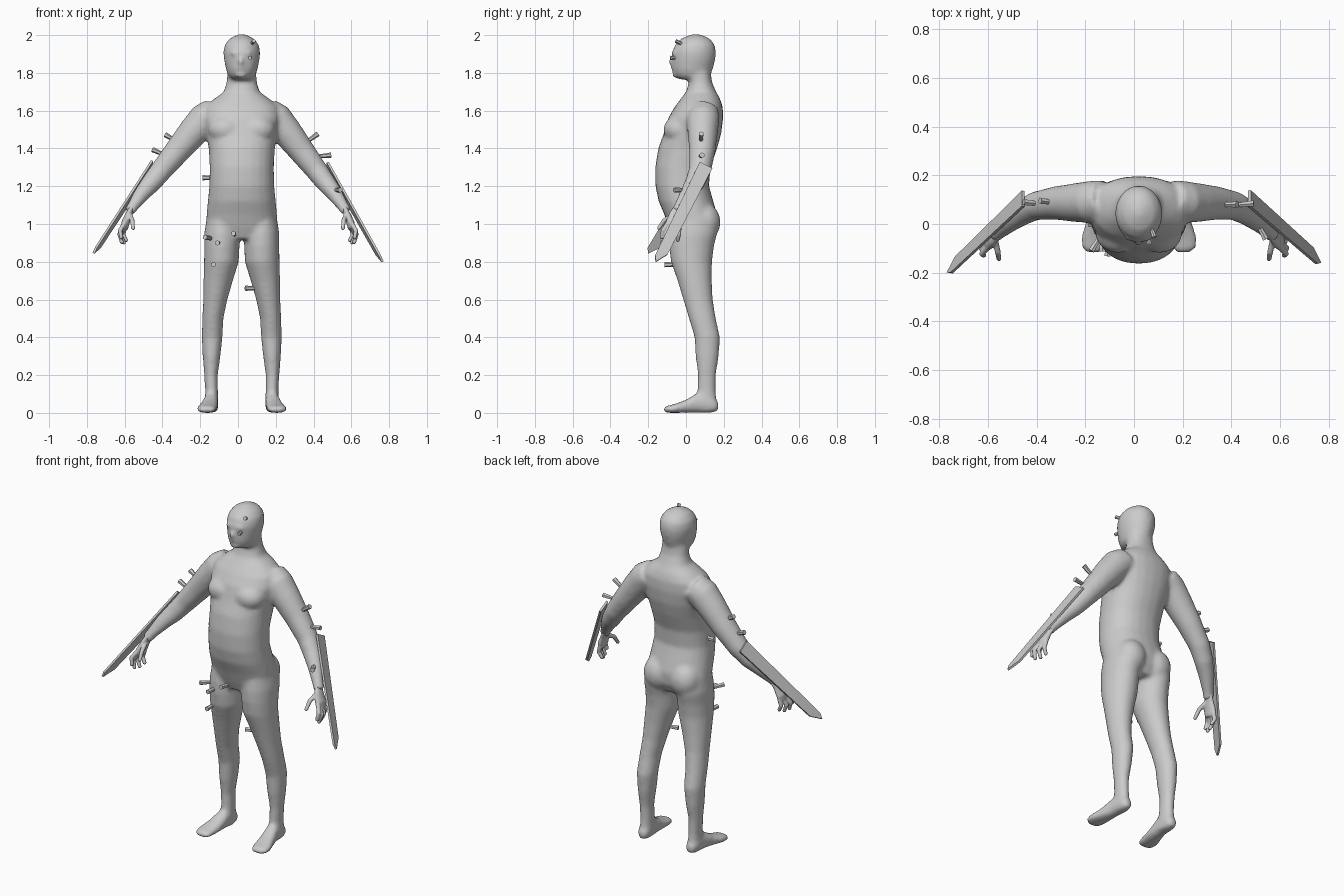
import bpy, bmesh, math
from mathutils import Vector, Matrix

CX = 0.02  # body midline
grey = bpy.data.materials.new("plain_grey")
grey.diffuse_color = (0.6, 0.6, 0.6, 1)


def finish(bm, name, smooth):
    bmesh.ops.recalc_face_normals(bm, faces=bm.faces[:])
    me = bpy.data.meshes.new(name)
    for f in bm.faces:
        f.smooth = smooth
    bm.to_mesh(me)
    bm.free()
    me.materials.append(grey)
    ob = bpy.data.objects.new(name, me)
    bpy.context.collection.objects.link(ob)
    return ob


def loft(bm, rings):
    """Skin a list of equal-length point rings and cap both ends."""
    vs = [[bm.verts.new(p) for p in r] for r in rings]
    n = len(vs[0])
    for a, b in zip(vs, vs[1:]):
        for i in range(n):
            j = (i + 1) % n
            bm.faces.new((a[i], a[j], b[j], b[i]))
    bm.faces.new(vs[0])
    bm.faces.new(vs[-1])


def oval(c, u, v, n=24, p=1.0):
    pts = []
    for i in range(n):
        a = 2 * math.pi * i / n
        co, si = math.cos(a), math.sin(a)
        pts.append(Vector(c) + Vector(u) * math.copysign(abs(co) ** p, co)
                   + Vector(v) * math.copysign(abs(si) ** p, si))
    return pts


def upright(bm, rows, p=0.9):
    """Rows: height, centre x, half width, front y, back y."""
    loft(bm, [oval((x, (f + b) / 2, z), (w, 0, 0), (0, (b - f) / 2, 0), p=p)
              for z, x, w, f, b in rows])


def tube(bm, pts, flat=1.0, n=16):
    """Points: x, y, z, radius."""
    P = [Vector(q[:3]) for q in pts]
    rings = []
    for i, q in enumerate(pts):
        t = (P[min(i + 1, len(P) - 1)] - P[max(i - 1, 0)]).normalized()
        u = t.cross(Vector((1, 0, 0))).normalized()
        v = t.cross(u)
        rings.append(oval(P[i], u * q[3], v * q[3] * flat, n))
    loft(bm, rings)


def ball(bm, c, r):
    m = Matrix.Translation(c) @ Matrix.Diagonal((*r, 1))
    bmesh.ops.create_uvsphere(bm, u_segments=20, v_segments=12, radius=1, matrix=m)


def side_pts(s, pts):
    """Mirror limb points; the midline shift fades out toward the hands."""
    return [(s * x + CX * max(0, 1 - x / 0.55), y, z, r) for x, y, z, r in pts]


body = bmesh.new()
# Torso and neck
torso = [(.92, .15, -.065, .13), (.98, .186, -.09, .16), (1.05, .187, -.115, .165),
         (1.12, .18, -.145, .145), (1.2, .172, -.162, .122), (1.3, .17, -.163, .13),
         (1.4, .175, -.147, .165), (1.48, .19, -.118, .187), (1.56, .205, -.095, .197),
         (1.62, .195, -.06, .195), (1.66, .15, -.03, .182), (1.7, .095, .0, .16),
         (1.75, .08, .015, .138), (1.81, .076, .0, .13)]
upright(body, [(z, CX, w, f, b) for z, w, f, b in torso])
# Head
head = [(1.765, .05, -.035, .1), (1.785, .072, -.06, .128), (1.82, .084, -.072, .142),
        (1.87, .094, -.073, .155), (1.91, .098, -.072, .159), (1.95, .09, -.058, .152),
        (1.98, .066, -.028, .128), (1.997, .035, .01, .095), (2.004, .015, .03, .07)]
upright(body, [(z, CX, w, f, b) for z, w, f, b in head], 1.0)
# Nose, chin, mouth and brow
ball(body, (.015, -.07, 1.86), (.015, .022, .026))
ball(body, (.015, -.053, 1.79), (.032, .022, .018))
ball(body, (.015, -.066, 1.822), (.026, .014, .012))
ball(body, (.018, -.058, 1.905), (.06, .02, .014))

leg = [(1.04, .1, .085, -.08, .16), (.95, .105, .094, -.09, .165), (.88, .106, .093, -.09, .148),
       (.8, .108, .092, -.08, .138), (.7, .125, .078, -.045, .137), (.6, .14, .064, -.015, .142),
       (.5, .153, .056, .015, .158), (.4, .157, .055, .045, .18), (.3, .16, .047, .05, .174),
       (.2, .163, .036, .063, .158), (.12, .16, .034, .06, .157), (.05, .16, .036, .04, .165),
       (.01, .16, .032, .04, .16)]
foot = [(.172, .16, .022, .012, .055), (.14, .16, .036, 0, .09), (.06, .164, .039, 0, .105),
        (0, .174, .046, 0, .07), (-.06, .185, .055, 0, .047), (-.1, .187, .048, 0, .038),
        (-.12, .182, .028, .004, .028)]
arm = [(.14, .1, 1.59, .08), (.19, .09, 1.555, .087), (.25, .088, 1.485, .08),
       (.33, .086, 1.385, .069), (.41, .074, 1.285, .059), (.46, .048, 1.22, .053),
       (.51, .01, 1.16, .043), (.555, -.032, 1.095, .031), (.575, -.05, 1.065, .029)]
for s in (-1, 1):
    upright(body, [(z, CX + s * x, w, f, b) for z, x, w, f, b in leg], 1.0)
    loft(body, [oval((CX + s * x, y, (a + b) / 2), (w, 0, 0), (0, 0, (b - a) / 2), p=.85)
                for y, x, w, a, b in foot])
    ball(body, (CX + s * .088, .1, 1.01), (.088, .083, .1))    # buttock
    ball(body, (CX + s * .085, -.035, 1.5), (.095, .085, .075))  # chest
    tube(body, side_pts(s, arm), n=24)
ob = finish(body, "body", True)
m = ob.modifiers.new("merge", "REMESH")
m.mode = 'VOXEL'
m.voxel_size = 0.011
m.use_smooth_shade = True
m = ob.modifiers.new("soften", "SMOOTH")
m.factor = 0.5
m.iterations = 8

# Hands
palm = [(.558, -.034, 1.092, .028), (.578, -.053, 1.05, .036), (.596, -.064, 1.005, .044),
        (.602, -.068, .975, .038), (.603, -.07, .968, .02)]
fingers = [[(.603, -.098, 1.0), (.625, -.122, .965), (.617, -.13, .925)],
           [(.604, -.08, .99), (.628, -.1, .945), (.614, -.108, .9)],
           [(.602, -.058, .985), (.622, -.07, .94), (.602, -.075, .897)],
           [(.597, -.036, .985), (.608, -.038, .945), (.59, -.045, .91)],
           [(.572, -.06, 1.05), (.56, -.115, 1.02), (.555, -.145, .975)]]
for s, side in ((-1, "right"), (1, "left")):
    h = bmesh.new()
    tube(h, side_pts(s, palm), .5)
    for a, b, c in fingers:
        tip = Vector(c) + (Vector(c) - Vector(b)) * .12
        tube(h, side_pts(s, [(*a, .013), (*b, .0125), (*c, .0105), (*tip, .005)]), n=10)
    ob = finish(h, side + "_hand", True)
    m = ob.modifiers.new("merge", "REMESH")
    m.mode = 'VOXEL'
    m.voxel_size = 0.005
    m.use_smooth_shade = True
    m = ob.modifiers.new("soften", "SMOOTH")
    m.iterations = 3

# Forearm blades: flat strips with a slanted tip
for name, a, b in (("right_blade", (-.455, .105, 1.315), (-.765, -.2, .845)),
                   ("left_blade", (.475, .105, 1.31), (.765, -.16, .8))):
    a, b = Vector(a), Vector(b)
    d = (b - a).normalized()
    w = Vector((0, -d.z, d.y)).normalized() * .075
    nrm = d.cross(w).normalized() * .006
    outline = [a - w * .9, a + w * .1, b - d * .07 + w * .1, b, b - d * .03 - w * .45, b - d * .1 - w * .9]
    outline = [a - w * .5, a + w * .5, b - d * .07 + w * .5, b, b - d * .03 - w * .25]
    bm = bmesh.new()
    loft(bm, [[p - nrm for p in outline], [p + nrm for p in outline]])
    finish(bm, name, False)

# Small studs: base position and outward direction
studs = [((-.345, .09, 1.45), (-.7, .1, .4)), ((-.41, .085, 1.375), (-.9, .1, .4)),
         ((-.14, .0, 1.245), (-1, 0, 0)), ((-.15, -.07, .925), (-.5, -.8, .1)),
         ((-.105, -.085, .9), (-.1, -1, 0)), ((-.13, -.065, .785), (0, -1, 0)),
         ((-.02, -.08, .945), (-.1, -1, .1)), ((.085, .03, .66), (-1, -.3, 0)),
         ((.385, .08, 1.45), (.7, 0, .5)), ((.445, .08, 1.36), (1, .1, .1)),
         ((.52, -.02, 1.18), (.4, -.8, 0)), ((.075, -.03, 1.957), (.3, -.8, .4)),
         ((.06, -.055, 1.88), (.1, -1, 0))]
for i, (p, d) in enumerate(studs):
    small = p[2] > 1.7
    r, ln = (.011, .035) if small else (.014, .06)
    q = Vector(d).to_track_quat('Z', 'Y').to_matrix().to_4x4()
    bm = bmesh.new()
    bmesh.ops.create_cone(bm, cap_ends=True, segments=6, radius1=r * .75, radius2=r, depth=ln,
                          matrix=Matrix.Translation(Vector(p) + Vector(d).normalized() * ln * .3) @ q)
    finish(bm, "stud_%d" % (i + 1), False)
